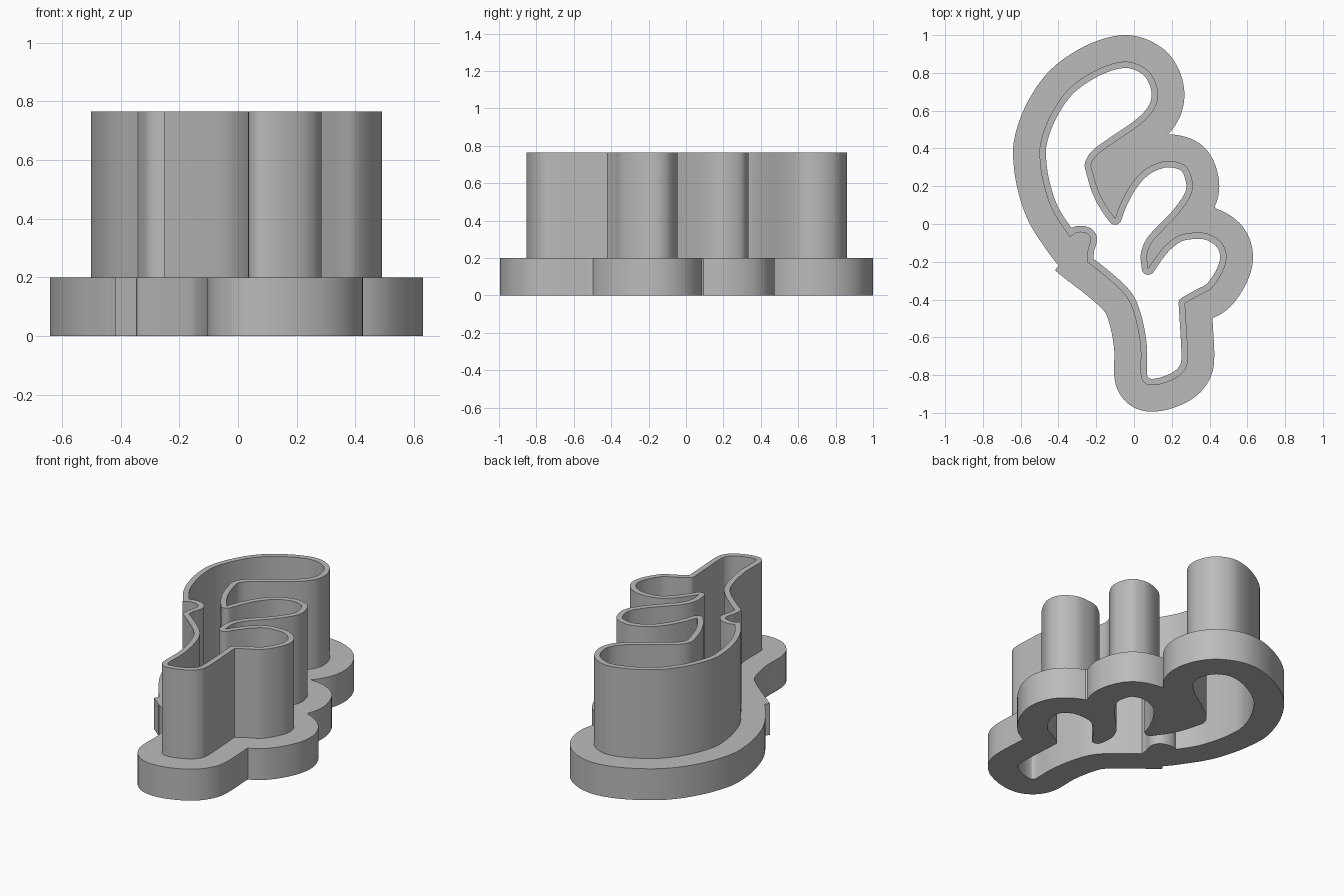
import bpy
import math
from mathutils import Vector

cube = bpy.data.objects.get("Cube")
if cube:
    bpy.data.objects.remove(cube, do_unlink=True)

WALL_HEIGHT = 0.765
FLANGE_HEIGHT = 0.2
WALL_THICKNESS = 0.034
FLANGE_WIDTH = 0.14

# Outer side of the cutting wall, counter-clockwise; each section ends at a sharp corner
upper_lobe = [(-.1, .03), (-.15, .1), (-.19, .18), (-.22, .28), (-.225, .32), (-.19, .37),
              (-.1, .435), (.03, .525), (.105, .605), (.127, .685), (.105, .77), (.05, .83),
              (-.05, .86), (-.19, .82), (-.34, .72), (-.44, .58), (-.495, .43), (-.497, .32),
              (-.476, .2), (-.43, .07), (-.34, -.07)]
side_notch = [(-.34, -.07), (-.3, -.045), (-.25, -.05), (-.23, -.08), (-.245, -.14), (-.25, -.2)]
stem = [(-.25, -.2), (-.16, -.27), (-.07, -.35), (-.02, -.42), (.015, -.53), (.035, -.66),
        (.035, -.79), (.05, -.835), (.085, -.853), (.15, -.845), (.23, -.81), (.275, -.76),
        (.285, -.7), (.28, -.58), (.27, -.42)]
lower_lobe = [(.27, -.42), (.34, -.38), (.41, -.34), (.47, -.25), (.49, -.17), (.465, -.1),
              (.4, -.055), (.33, -.045), (.24, -.06), (.17, -.11), (.12, -.17), (.075, -.235)]
middle_lobe = [(.075, -.235), (.07, -.16), (.1, -.09), (.165, -.02), (.24, .06), (.3, .15),
               (.31, .22), (.28, .3), (.22, .33), (.15, .33), (.06, .29), (-.015, .21),
               (-.07, .11), (-.1, .03)]


def smooth_section(points, steps=7):
    """Spline through the points, leaving out the last one."""
    pts = [Vector(p) for p in points]
    pts = [pts[0] * 2 - pts[1]] + pts + [pts[-1] * 2 - pts[-2]]
    result = []
    for a, b, c, d in zip(pts, pts[1:], pts[2:], pts[3:]):
        for i in range(steps):
            t = i / steps
            result.append(b + (c - a) * (t / 2) + (a * 2 - b * 5 + c * 4 - d) * (t * t / 2)
                          + (b * 3 - a - c * 3 + d) * (t ** 3 / 2))
    return result


def distance_to_loop(point, loop):
    best = 9.0
    for i, a in enumerate(loop):
        edge = a - loop[i - 1]
        rel = point - loop[i - 1]
        t = max(0.0, min(1.0, rel.dot(edge) / edge.length_squared))
        best = min(best, (rel - edge * t).length)
    return best


def offset_loop(loop, distance):
    """Rounded offset; positive goes outward. Folded-over points are dropped."""
    result = []
    count = len(loop)
    for i, p in enumerate(loop):
        before = p - loop[i - 1]
        after = loop[(i + 1) % count] - p
        start = math.atan2(-before.x, before.y)
        turn = math.atan2(before.x * after.y - before.y * after.x, before.dot(after))
        parts = 1 + int(abs(turn) / 0.2)
        for k in range(parts):
            angle = start + turn * (k + 0.5) / parts
            candidate = p + Vector((math.cos(angle), math.sin(angle))) * distance
            if distance_to_loop(candidate, loop) > abs(distance) - 0.002:
                result.append(candidate)
    return result


def extruded_part(name, loops, height, material):
    """Solid of the given height; inner loops become openings."""
    curve = bpy.data.curves.new(name + "_profile", 'CURVE')
    curve.dimensions = '2D'
    curve.fill_mode = 'BOTH'
    curve.extrude = height / 2
    for loop in loops:
        spline = curve.splines.new('POLY')
        spline.points.add(len(loop) - 1)
        for target, p in zip(spline.points, loop):
            target.co = (p[0], p[1], 0, 1)
        spline.use_cyclic_u = True
    obj = bpy.data.objects.new(name, curve)
    obj.location.z = height / 2
    bpy.context.collection.objects.link(obj)
    bpy.ops.object.select_all(action='DESELECT')
    obj.select_set(True)
    bpy.context.view_layer.objects.active = obj
    bpy.ops.object.convert(target='MESH')
    obj = bpy.context.view_layer.objects.active
    bpy.ops.object.mode_set(mode='EDIT')
    bpy.ops.mesh.select_all(action='SELECT')
    bpy.ops.mesh.remove_doubles(threshold=0.0001)
    bpy.ops.mesh.normals_make_consistent(inside=False)
    bpy.ops.object.mode_set(mode='OBJECT')
    obj.data.materials.clear()
    obj.data.materials.append(material)
    bpy.ops.object.shade_smooth_by_angle(angle=math.radians(30))
    return obj


# Plain grey plastic
grey = bpy.data.materials.new("grey_plastic")
grey.use_nodes = True
grey.diffuse_color = (0.5, 0.5, 0.5, 1)
grey.node_tree.nodes["Principled BSDF"].inputs["Base Color"].default_value = (0.5, 0.5, 0.5, 1)

sections = (upper_lobe, side_notch, stem, lower_lobe, middle_lobe)
wall_outer = [p for section in sections for p in smooth_section(section)]
wall_inner = offset_loop(wall_outer, -WALL_THICKNESS)
flange_outer = offset_loop(wall_outer, FLANGE_WIDTH)

# Tall thin wall, wide low flange around it, and the small spur on the flange's edge
extruded_part("cutting_wall", [wall_outer, wall_inner], WALL_HEIGHT, grey)
extruded_part("grip_flange", [flange_outer, wall_outer], FLANGE_HEIGHT, grey)
spur = [(-.44, -.17), (-.4, -.22), (-.418, -.246), (-.345, -.305), (-.33, -.2)]
extruded_part("flange_spur", [spur], FLANGE_HEIGHT, grey)
